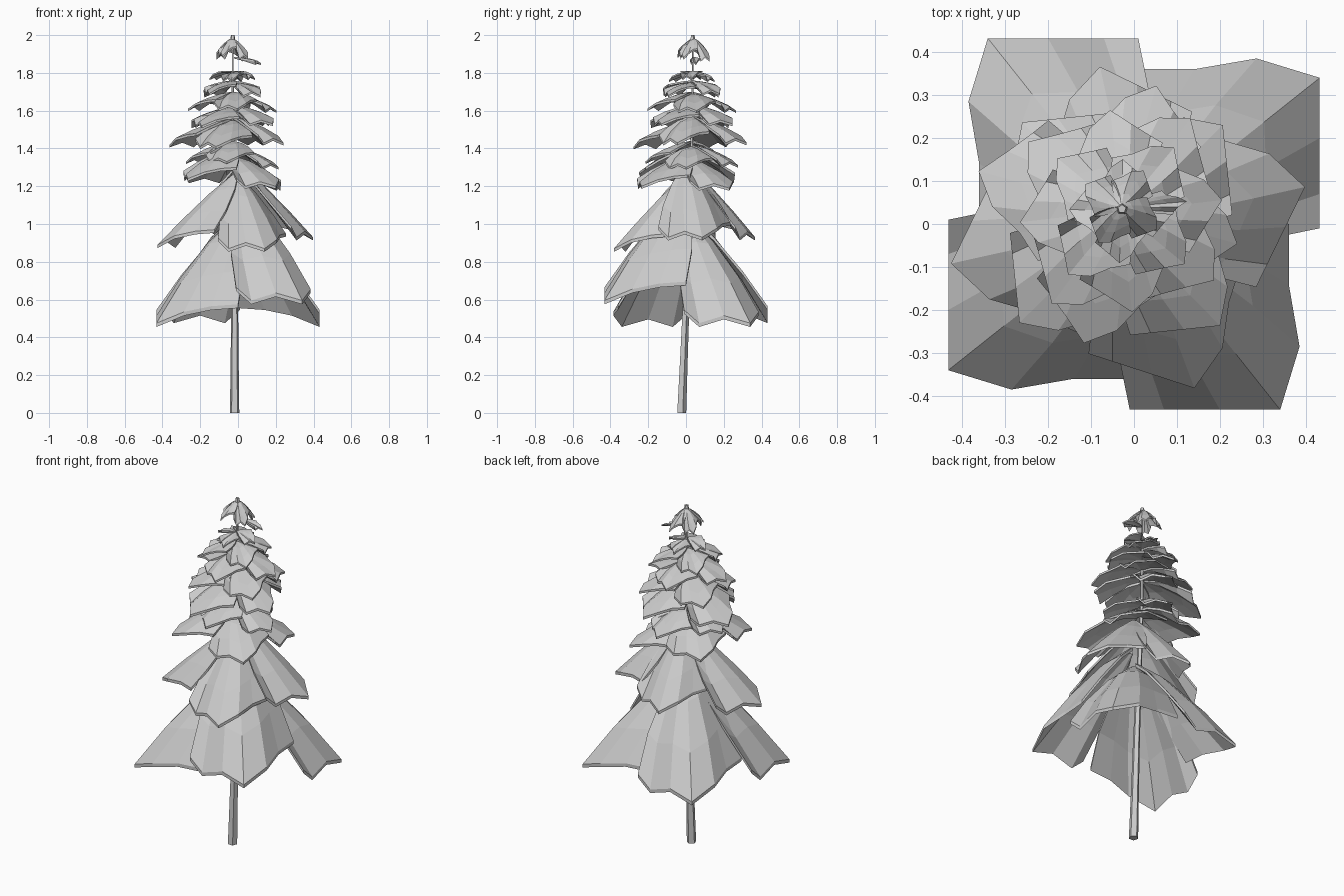
import bpy, bmesh, math

if "Cube" in bpy.data.objects:
    bpy.data.objects.remove(bpy.data.objects["Cube"])

mat = bpy.data.materials.new("pale grey")
mat.diffuse_color = (0.6, 0.6, 0.6, 1)
mat.use_nodes = True
mat.node_tree.nodes["Principled BSDF"].inputs["Base Color"].default_value = mat.diffuse_color

# Scalloped rim of one bough at full size: x, y, rise above the lowest tip
RIM = [(.432, -.01, .07), (.432, .07, .0), (.432, .20, .04), (.432, .34, .0),
       (.285, .385, .06), (.14, .36, .09), (.0, .36, .10)]
# Rings from trunk to rim: radius fraction, extra fan width
RINGS = [(.05, 1.6), (.35, 1.32), (.7, 1.14), (1, 1)]


def axis(z):
    """Slightly leaning trunk centre at height z."""
    if z < 0.6:
        t = z / 0.6
        return -.018, -.025 + .025 * t
    t = min(1, (z - 0.6) / 0.9)
    return -.01 * t - .018, .035 * t


def finish(name, bm):
    bmesh.ops.recalc_face_normals(bm, faces=bm.faces)
    me = bpy.data.meshes.new(name)
    bm.to_mesh(me)
    bm.free()
    me.materials.append(mat)
    ob = bpy.data.objects.new(name, me)
    bpy.context.collection.objects.link(ob)
    return ob


def bough(name, rot, s, z_top, z_rim, wave, thick, centre, bulge, spread=1.0):
    """A drooping fan-shaped plate running from the trunk to a wavy rim."""
    bm = bmesh.new()
    rings = []
    for t, widen in RINGS:
        ring = []
        for x, y, dz in RIM:
            a = (math.atan2(y, x) - math.radians(39)) * spread * widen
            a += math.radians(39 + rot)
            r = math.hypot(x, y) * s * t
            zr = z_rim + dz * wave
            z = z_top + (zr - z_top) * t ** bulge
            ring.append([(centre[0] + r * math.cos(a),
                          centre[1] + r * math.sin(a), z - k * thick)
                         for k in (0, 1)])
        rings.append([[bm.verts.new(p) for p in pair] for pair in ring])
    n, last = len(RIM), len(rings) - 1
    # top and underside
    for k in (0, 1):
        for i in range(last):
            for j in range(n - 1):
                bm.faces.new((rings[i][j][k], rings[i + 1][j][k],
                              rings[i + 1][j + 1][k], rings[i][j + 1][k]))
    # edge band all round
    loop = (rings[last][:] + [rings[i][n - 1] for i in range(last - 1, 0, -1)]
            + rings[0][::-1] + [rings[i][0] for i in range(1, last)])
    for p, q in zip(loop, loop[1:] + loop[:1]):
        bm.faces.new((p[0], q[0], q[1], p[1]))
    return finish(name, bm)


# Tiers: rotation, scale, top z, rim z, wave, thickness, bulge, spread,
# then height shift and size factor of the 4 boughs
EVEN = (1, 1, 1, 1)
TIERS = [
    (0,   1.00, 1.03, .475, 1.0, .020, 1.35, 1, (0, .02, 0, .12), EVEN),
    (-26, .74, 1.28, .89, .8, .017, 1.15, 1, (.04, .04, 0, -.02),
     (1, .92, 1.07, 1)),
    (6,   .60, 1.37, 1.21, .6, .014, 1.5, 1, (-.02, .02, .03, -.01), EVEN),
    (45,  .45, 1.42, 1.31, .5, .012, 1.6, 1, (0, .02, .02, -.01), EVEN),
    (36,  .58, 1.55, 1.41, .6, .014, 1.5, .9, (.02, .01, 0, .02),
     (.95, 1.08, 1, .88)),
    (15,  .49, 1.62, 1.52, .5, .012, 1.6, .95, (.01, 0, 0, .01), EVEN),
    (58,  .43, 1.69, 1.60, .5, .012, 1.6, .95, (0, .01, .01, 0), EVEN),
    (12,  .35, 1.75, 1.68, .5, .010, 1.6, .95, (.01, 0, .01, 0), EVEN),
    (50,  .22, 1.80, 1.76, .4, .008, 1.5, .95, (0, .01, 0, .01), EVEN),
    (20,  .18, 1.985, 1.88, .5, .010, 1.4, 1, (-.01, 0, .01, .0), EVEN),
]
for i, (rot, s, zt, zr, wave, th, bulge, spread, shifts, sizes) in enumerate(TIERS):
    c = (0, 0) if i < 2 else (-.03, (.0 if i == 2 else .03 if i < 9 else .04))
    for k, dz in enumerate(shifts):
        turn = 8 if (i, k) == (1, 3) else 0
        bough(f"bough_tier_{i + 1}_{k + 1}", rot + 90 * k + turn, s * sizes[k],
              zt + (dz if i < 9 else 0), zr + dz, wave, th, c, bulge, spread)

# Small stray leaf below the crown
bough("stray_leaf", -34, .27, 1.885, 1.85, .25, .008, (-.025, .04), 1.2, .35)

# Trunk: tapered five-sided tube with a small bud on top
bm = bmesh.new()
SIDES = 5
prev = None
for z, r in ((0, .026), (.3, .022), (.6, .019), (1.0, .015), (1.4, .010),
             (1.8, .005), (1.93, .005), (1.975, .014), (2.0, .010)):
    cx, cy = axis(z)
    ring = [bm.verts.new((cx + r * math.cos(math.tau * j / SIDES + .3),
                          cy + r * math.sin(math.tau * j / SIDES + .3), z))
            for j in range(SIDES)]
    if prev:
        for j in range(SIDES):
            m = (j + 1) % SIDES
            bm.faces.new((prev[j], prev[m], ring[m], ring[j]))
    else:
        bm.faces.new(ring)
    prev = ring
bm.faces.new(prev)
finish("trunk", bm)
